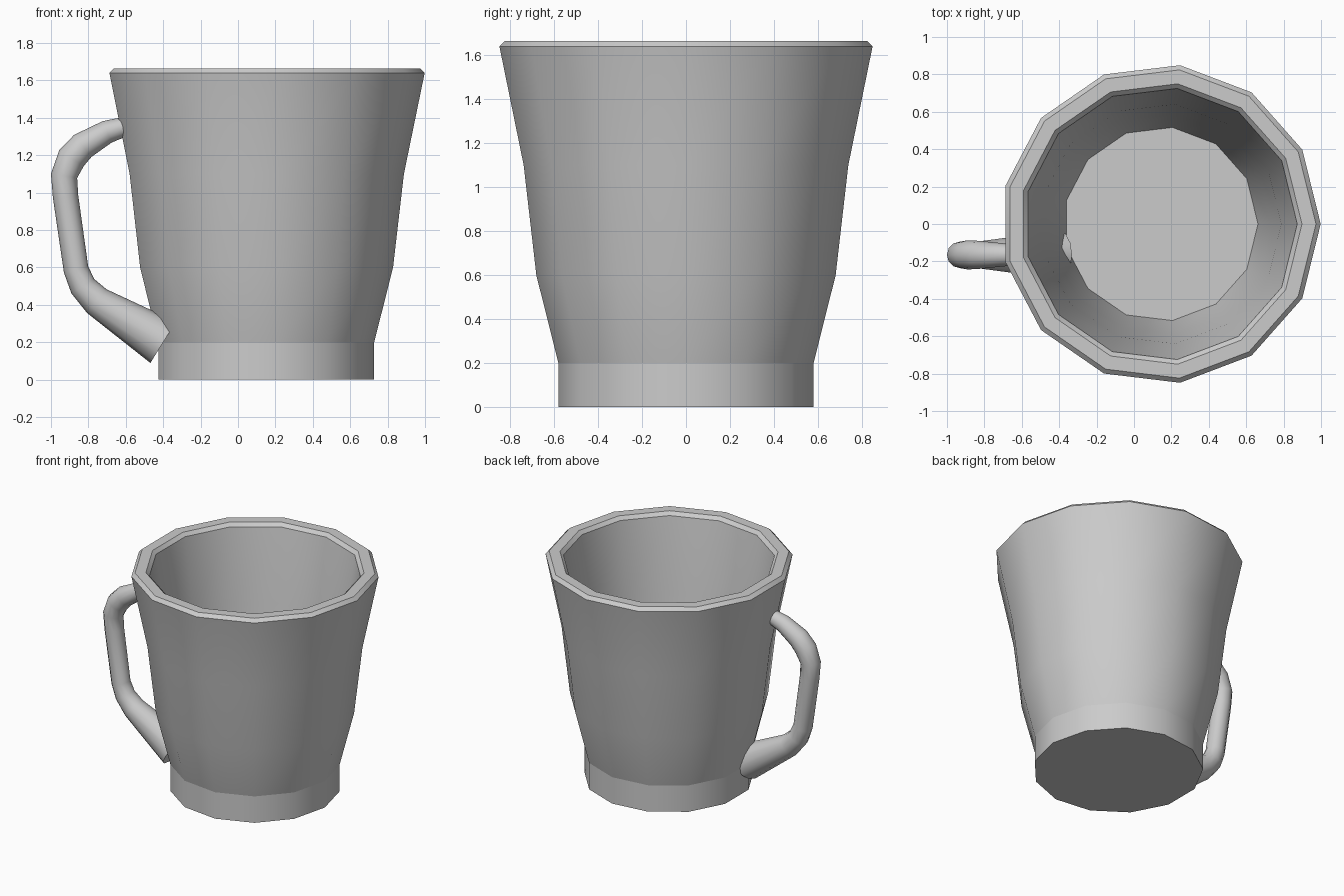
import bpy, bmesh
from math import cos, sin, pi, radians
from mathutils import Vector

if "Cube" in bpy.data.objects:
    bpy.data.objects.remove(bpy.data.objects["Cube"])

CX = 0.143      # cup axis
HY = -0.165     # handle plane


def skin(name, rings, sharp_rings=(), angle=35):
    """Bridge a list of rings (lists of points) into a capped tube."""
    bm = bmesh.new()
    loops = [[bm.verts.new(p) for p in ring] for ring in rings]
    n = len(loops[0])
    for a, b in zip(loops, loops[1:]):
        for i in range(n):
            j = (i + 1) % n
            bm.faces.new((a[i], a[j], b[j], b[i]))
    bm.faces.new(loops[0][::-1])
    bm.faces.new(loops[-1])
    bmesh.ops.recalc_face_normals(bm, faces=bm.faces)
    sharp = [bm.edges.get((loops[k][i], loops[k][(i + 1) % n]))
             for k in sharp_rings for i in range(n)]
    mesh = bpy.data.meshes.new(name)
    bm.edges.index_update()
    ids = [e.index for e in sharp]
    bm.to_mesh(mesh)
    bm.free()
    obj = bpy.data.objects.new(name, mesh)
    bpy.context.collection.objects.link(obj)
    bpy.ops.object.select_all(action='DESELECT')
    obj.select_set(True)
    bpy.context.view_layer.objects.active = obj
    bpy.ops.object.shade_smooth_by_angle(angle=radians(angle))
    for i in ids:
        mesh.edges[i].use_edge_sharp = True
    return obj


# Cup: 13-sided lathe, outside up, over the rim, inside down to the floor
profile = [(0.585, 0), (0.585, 0.2), (0.686, 0.6), (0.744, 1.1),
           (0.855, 1.64), (0.83, 1.665), (0.755, 1.665), (0.73, 1.64),
           (0.645, 1.1), (0.595, 0.6), (0.52, 0.2)]
cup_rings = [[(CX + r * cos(2 * pi * i / 13), r * sin(2 * pi * i / 13), z)
              for i in range(13)] for r, z in profile]
skin("cup", cup_rings, sharp_rings=(1,))

# Handle: tapered round tube along a path of (x, z, radius)
path = [(-0.60, 1.355, 0.052), (-0.70, 1.325, 0.062), (-0.83, 1.25, 0.075),
        (-0.89, 1.185, 0.078), (-0.93, 1.09, 0.071), (-0.922, 0.98, 0.068),
        (-0.866, 0.59, 0.067), (-0.83, 0.50, 0.072), (-0.755, 0.42, 0.082),
        (-0.40, 0.20, 0.13)]
pts = [Vector((x, HY, z)) for x, z, r in path]
side = Vector((0, 1, 0))
handle_rings = []
for k, p in enumerate(pts):
    before = (p - pts[max(k - 1, 0)]).normalized()
    after = (pts[min(k + 1, len(pts) - 1)] - p).normalized()
    out = (before + after).normalized().cross(side)
    handle_rings.append([p + path[k][2] * (cos(2 * pi * i / 12) * out + sin(2 * pi * i / 12) * side)
                         for i in range(12)])
skin("handle", handle_rings, angle=50)
